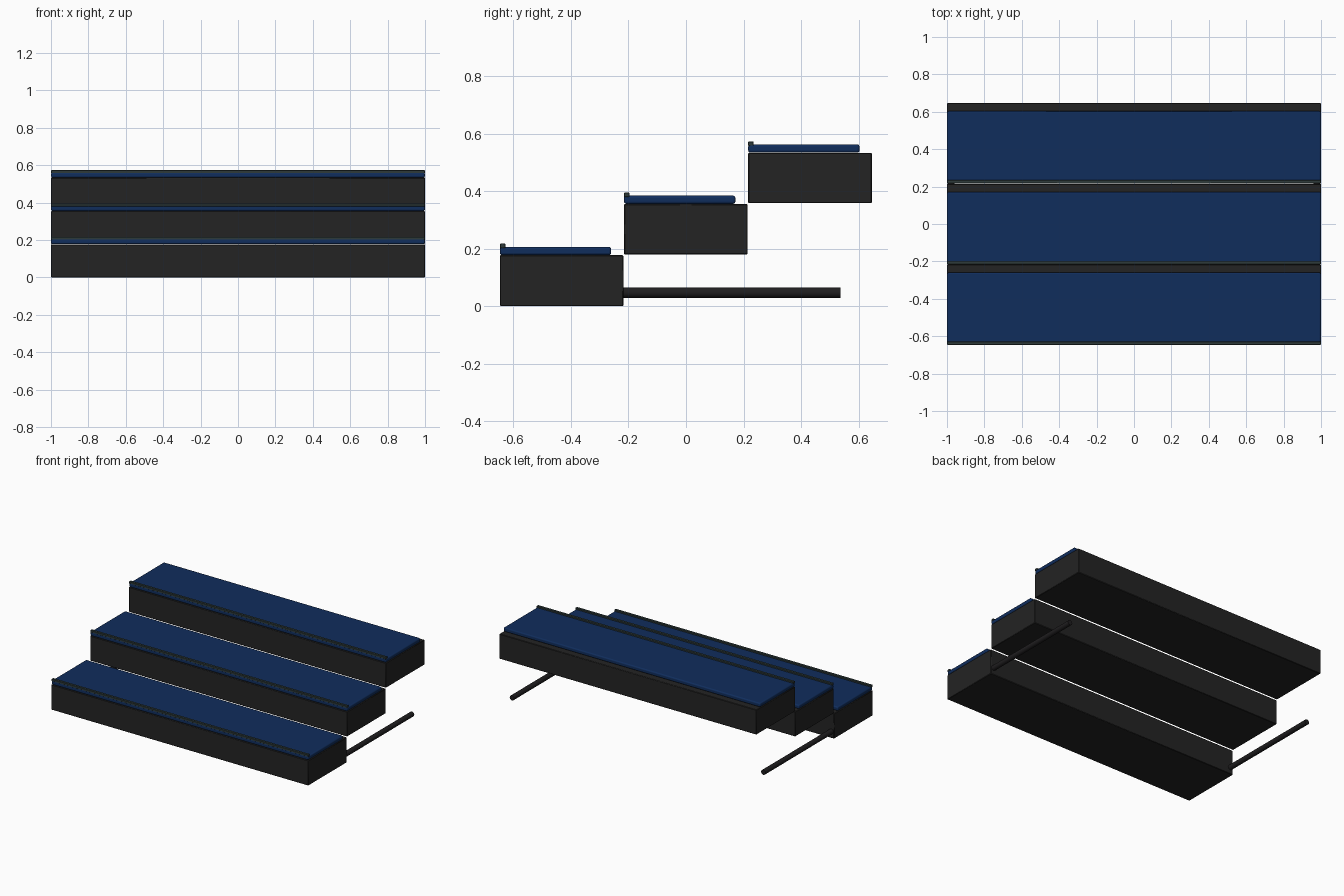
import bpy
from mathutils import Vector

if "Cube" in bpy.data.objects:
    bpy.data.objects.remove(bpy.data.objects["Cube"])


def material(name, rgb):
    m = bpy.data.materials.new(name)
    m.diffuse_color = (*rgb, 1)
    m.use_nodes = True
    m.node_tree.nodes["Principled BSDF"].inputs["Base Color"].default_value = m.diffuse_color
    return m


black = material("matte black", (0.017, 0.017, 0.017))
blue = material("navy carpet", (0.005, 0.026, 0.108))
grey = material("dark slate edging", (0.026, 0.042, 0.042))
metal = material("dark metal", (0.014, 0.013, 0.014))


def box(name, lo, hi, mat, bevel, segments):
    lo, hi = Vector(lo), Vector(hi)
    bpy.ops.mesh.primitive_cube_add(size=1, location=(lo + hi) / 2)
    o = bpy.context.object
    o.name = name
    o.scale = hi - lo
    bpy.ops.object.transform_apply(location=False, rotation=False, scale=True)
    b = o.modifiers.new("soft edges", "BEVEL")
    b.width = bevel
    b.segments = segments
    o.data.materials.append(mat)
    bpy.ops.object.shade_smooth_by_angle()
    return o


# Three stepped platforms, each with a carpet tread and a front nosing strip
PITCH_Y, PITCH_Z = 0.4315, 0.178
for i, level in enumerate(("lower", "middle", "upper")):
    y = -0.647 + i * PITCH_Y
    z = i * PITCH_Z
    box(level + "_step", (-1, y, z + (0.002 if i else 0)),
        (1, y + 0.43, z + 0.177), black, 0.003, 1)
    box(level + "_carpet", (-0.999, y, z + 0.1775),
        (0.999, y + 0.387, z + 0.206), blue, 0.008, 3)
    box(level + "_nosing", (-0.999, y, z + 0.201),
        (0.999, y + 0.019, z + 0.217), grey, 0.002, 1)

# Support rods running back from the lowest step at both sides
for side, x in (("left", -0.978), ("right", 0.978)):
    bpy.ops.mesh.primitive_cylinder_add(
        vertices=24, radius=0.0175, depth=0.755,
        location=(x, 0.1595, 0.0465), rotation=(1.5707963, 0, 0))
    rod = bpy.context.object
    rod.name = side + "_support_rod"
    rod.data.materials.append(metal)
    bpy.ops.object.shade_smooth_by_angle()
